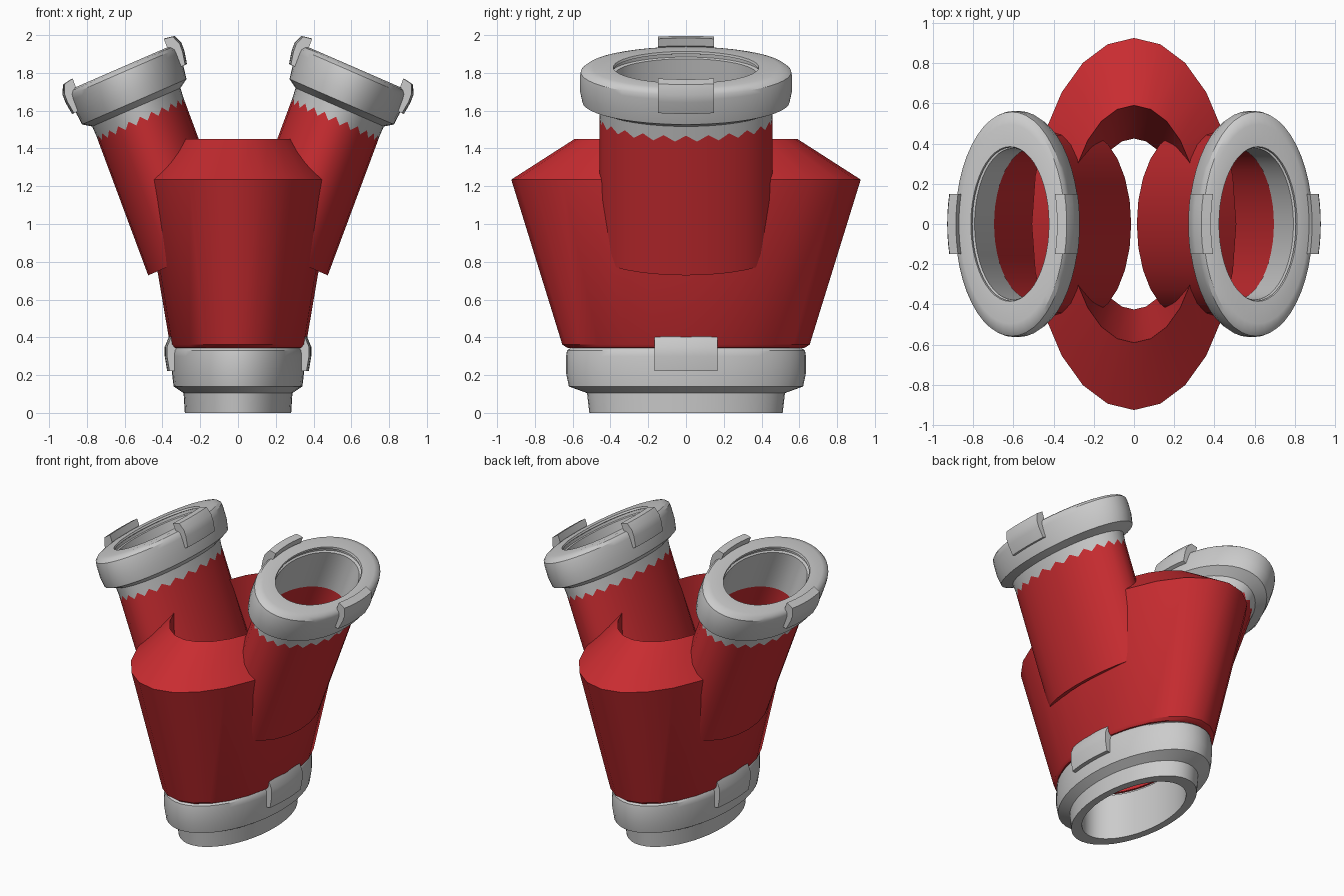
import bpy, bmesh, math
from mathutils import Matrix

if "Cube" in bpy.data.objects:
    bpy.data.objects.remove(bpy.data.objects["Cube"])

RATIO = 0.55  # every cross-section is an ellipse, narrow in x

red = bpy.data.materials.new("red")
red.diffuse_color = (0.58, 0.025, 0.03, 1)
red.use_nodes = True
red.node_tree.nodes["Principled BSDF"].inputs["Base Color"].default_value = red.diffuse_color


def loft(name, rings, matrix, mat=None, caps=False):
    """Skin rows of closed loops; without caps the rows wrap round on themselves."""
    bm = bmesh.new()
    rows = [[bm.verts.new(matrix @ Matrix.Translation(p).translation) for p in r] for r in rings]
    n, count = len(rows[0]), len(rows)
    for i in range(count - 1 if caps else count):
        a, b = rows[i], rows[(i + 1) % count]
        for j in range(n):
            bm.faces.new((a[j], a[(j + 1) % n], b[(j + 1) % n], b[j]))
    if caps:
        bm.faces.new(rows[0])
        bm.faces.new(rows[-1])
    bmesh.ops.recalc_face_normals(bm, faces=bm.faces)
    me = bpy.data.meshes.new(name)
    bm.to_mesh(me)
    bm.free()
    ob = bpy.data.objects.new(name, me)
    bpy.context.collection.objects.link(ob)
    if mat:
        me.materials.append(mat)
    bpy.ops.object.select_all(action='DESELECT')
    ob.select_set(True)
    bpy.context.view_layer.objects.active = ob
    bpy.ops.object.shade_smooth_by_angle(angle=math.radians(32))
    return ob


def turned(name, profile, sides, matrix, mat=None):
    """Turn a closed (radius, z) profile into an elliptical ring."""
    ts = [2 * math.pi * k / sides for k in range(sides)]
    rings = [[(r * RATIO * math.cos(t), r * math.sin(t), z) for t in ts] for r, z in profile]
    return loft(name, rings, matrix, mat)


COLLAR = [(0.425, 0), (0.512, 0), (0.524, 0.105), (0.62, 0.14), (0.635, 0.21),
          (0.635, 0.30), (0.63, 0.33), (0.605, 0.35), (0.56, 0.36), (0.435, 0.36),
          (0.43, 0.345), (0.45, 0.34), (0.45, 0.32), (0.425, 0.315)]
CLIP = [(0.335, 0.22), (0.375, 0.222), (0.388, 0.30), (0.388, 0.35), (0.365, 0.405),
        (0.31, 0.415), (0.31, 0.365), (0.335, 0.33)]


def coupling(prefix, matrix):
    """Grey collar with a bent clip on each narrow side."""
    turned(prefix + "_collar", COLLAR, 48, matrix)
    for side, s in (("left", -1), ("right", 1)):
        rings = []
        for k in range(-3, 4):
            y = 0.168 * k / 3
            drop = 0.35 * (1 - math.sqrt(1 - (y / 0.635) ** 2))
            rings.append([(s * (x - drop), y, z) for x, z in CLIP])
        loft(f"{prefix}_clip_{side}", rings, matrix, caps=True)


# Base coupling and the flared hollow body
coupling("base", Matrix.Identity(4))
turned("body", [(0.425, 0.33), (0.63, 0.345), (0.655, 0.362), (0.925, 1.235),
                (0.59, 1.45)], 24, Matrix.Identity(4), red)

# Two leaning arms: open red pipe with a coupling on the end
K = 0.885
face, lean = math.radians(23.5), math.radians(20.4)
for name, s in (("left_arm", 1), ("right_arm", -1)):
    m = Matrix(((s * K * math.cos(face), 0, -s * K * math.sin(lean), -s * 0.506),
                (0, K, 0, 0),
                (K * math.sin(face), 0, K * math.cos(lean), 1.531),
                (0, 0, 0, 1)))
    turned(name + "_pipe", [(0.43, -0.847), (0.517, -0.847), (0.517, 0.08), (0.43, 0.08)],
           24, m, red)
    coupling(name, m)
